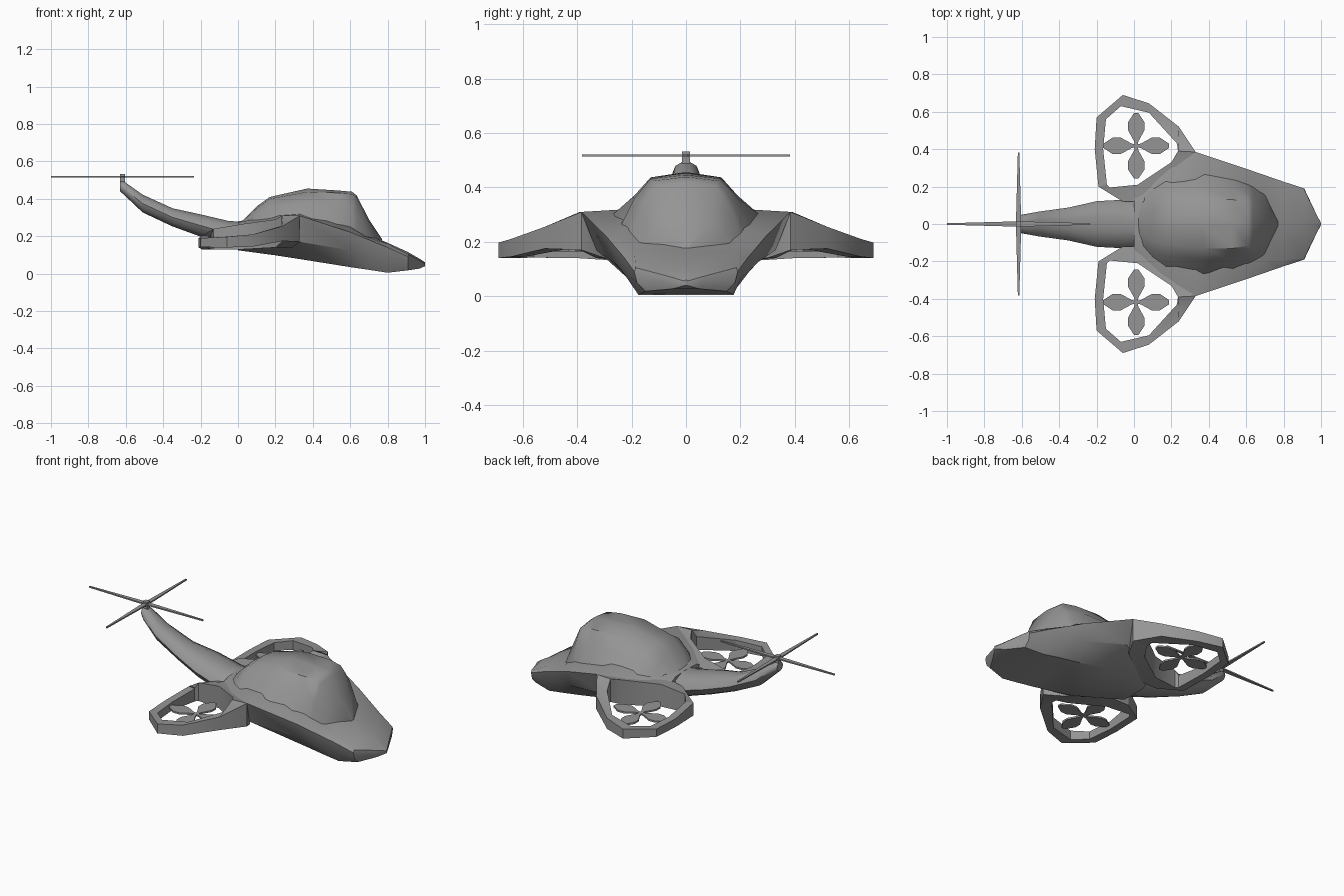
import bpy, bmesh, math

if "Cube" in bpy.data.objects:
    bpy.data.objects.remove(bpy.data.objects["Cube"])

grey = bpy.data.materials.new("hull grey")
grey.diffuse_color = (0.3, 0.3, 0.3, 1)
grey.use_nodes = True
grey.node_tree.nodes["Principled BSDF"].inputs["Base Color"].default_value = grey.diffuse_color


def make(name, verts, faces, angle=35):
    me = bpy.data.meshes.new(name)
    me.from_pydata(verts, [], faces)
    bm = bmesh.new()
    bm.from_mesh(me)
    bmesh.ops.remove_doubles(bm, verts=bm.verts, dist=0.0005)
    bmesh.ops.recalc_face_normals(bm, faces=bm.faces)
    bm.to_mesh(me)
    bm.free()
    me.materials.append(grey)
    ob = bpy.data.objects.new(name, me)
    bpy.context.collection.objects.link(ob)
    bpy.ops.object.select_all(action='DESELECT')
    ob.select_set(True)
    bpy.context.view_layer.objects.active = ob
    bpy.ops.object.shade_smooth_by_angle(angle=math.radians(angle))
    return ob


def loft(name, rings, angle=35):
    """Skin a list of equally long closed rings and cap both ends."""
    n = len(rings[0])
    faces = [(i * n + j, i * n + (j + 1) % n, (i + 1) * n + (j + 1) % n, (i + 1) * n + j)
             for i in range(len(rings) - 1) for j in range(n)]
    faces += [tuple(range(n)), tuple(range((len(rings) - 1) * n, len(rings) * n))]
    return make(name, [p for r in rings for p in r], faces, angle)


def mirrored(x, half):
    """Full cross-section from (y, z) points running bottom to top."""
    return [(x, y, z) for y, z in half] + [(x, -y, z) for y, z in reversed(half)]


# Hull: floor edge, chine, shoulder, deck edge, deck ridge
hull = [
    (0.00, [(.08, .125), (.14, .17), (.15, .25), (.10, .275), (.01, .28)]),
    (0.20, [(.15, .098), (.27, .15), (.325, .28), (.20, .31), (.01, .31)]),
    (0.33, [(.18, .078), (.33, .17), (.385, .31), (.25, .318), (.01, .32)]),
    (0.60, [(.18, .035), (.265, .125), (.295, .222), (.22, .25), (.01, .25)]),
    (0.69, [(.18, .022), (.24, .10), (.264, .185), (.19, .195), (.01, .21)]),
    (0.80, [(.175, .005), (.205, .07), (.226, .14), (.19, .16), (.01, .165)]),
    (0.91, [(.15, .018), (.18, .05), (.19, .09), (.185, .105), (.01, .115)]),
    (0.97, [(.05, .027), (.06, .04), (.063, .06), (.061, .072), (.01, .08)]),
    (1.00, [(.004, .04), (.004, .045), (.004, .05), (.004, .055), (.004, .06)]),
]
loft("hull", [mirrored(x, h) for x, h in hull])

# Canopy: base, flank, roof edge, roof ridge
canopy = [
    (0.02, [(.13, .25), (.10, .265), (.05, .275), (.01, .28)]),
    (0.10, [(.19, .27), (.15, .315), (.09, .35), (.01, .36)]),
    (0.17, [(.23, .29), (.175, .36), (.11, .40), (.01, .41)]),
    (0.37, [(.27, .30), (.19, .37), (.13, .437), (.01, .455)]),
    (0.53, [(.25, .24), (.19, .36), (.13, .432), (.01, .445)]),
    (0.61, [(.22, .22), (.175, .34), (.115, .425), (.01, .438)]),
    (0.635, [(.21, .20), (.165, .32), (.11, .405), (.01, .418)]),
    (0.70, [(.17, .17), (.14, .22), (.09, .275), (.01, .29)]),
    (0.77, [(.02, .16), (.015, .17), (.012, .178), (.01, .185)]),
]
loft("canopy", [mirrored(x, h) for x, h in canopy], 40)

# Tail boom: x, bottom, top, half width
tail = [(-.632, .44, .495, .03), (-.61, .42, .495, .048), (-.51, .325, .425, .066),
        (-.35, .25, .352, .088), (-.2, .195, .32, .122), (-.05, .145, .285, .13),
        (.05, .125, .28, .12)]
loft("tail_boom", [[(x, w * math.cos(k * math.pi / 5), (a + b) / 2 + (b - a) / 2 * math.sin(k * math.pi / 5))
                    for k in range(10)] for x, a, b, w in tail], 45)

# Wing ducts: outer x, y, inner x, y, bottom, top
duct = [(-.19, .20, -.145, .21, .128, .205), (-.21, .40, -.165, .40, .14, .19),
        (-.20, .57, -.15, .56, .142, .19), (-.06, .69, -.07, .63, .14, .197),
        (.08, .645, .08, .595, .145, .21), (.24, .52, .23, .43, .175, .255),
        (.33, .385, .235, .39, .17, .31), (.29, .30, .20, .33, .14, .29),
        (.05, .12, .02, .21, .13, .265), (-.06, .12, -.13, .195, .13, .24)]
for side, label in ((1, "left"), (-1, "right")):
    v, f, n = [], [], len(duct)
    for ox, oy, ix, iy, a, b in duct:
        v += [(ox, side * oy, a), (ox, side * oy, b), (ix, side * iy, b), (ix, side * iy, a)]
    for i in range(n):
        j = (i + 1) % n
        f += [(4 * i + k, 4 * i + (k + 1) % 4, 4 * j + (k + 1) % 4, 4 * j + k) for k in range(4)]
    make(label + "_duct", v, f, 30)


def rotor(name, centre, profile, t):
    """Four flat blades; profile holds (radius, half width)."""
    v, f = [], []
    edge = profile + [(r, -w) for r, w in reversed(profile)]
    m = len(edge)
    for q in range(4):
        c, s = round(math.cos(q * math.pi / 2)), round(math.sin(q * math.pi / 2))
        o = len(v)
        for dz in (-t, t):
            v += [(centre[0] + r * c - w * s, centre[1] + r * s + w * c, centre[2] + dz) for r, w in edge]
        f += [tuple(range(o, o + m)), tuple(range(o + m, o + 2 * m))]
        f += [(o + k, o + (k + 1) % m, o + m + (k + 1) % m, o + m + k) for k in range(m)]
    make(name, v, f, 20)


# Duct fans
for side, label in ((1, "left"), (-1, "right")):
    rotor(label + "_fan", (.012, side * .418, .17),
          [(0, .006), (.025, .012), (.085, .045), (.125, .045), (.175, .012)], .005)

# Tail rotor and hub
rotor("tail_rotor", (-.617, 0, .517), [(0, .013), (.05, .013), (.383, .004)], .004)
loft("rotor_hub", [[(-.617 + x, y, z) for x, y in ((-.014, -.014), (.014, -.014), (.014, .014), (-.014, .014))]
                   for z in (.47, .532)])
